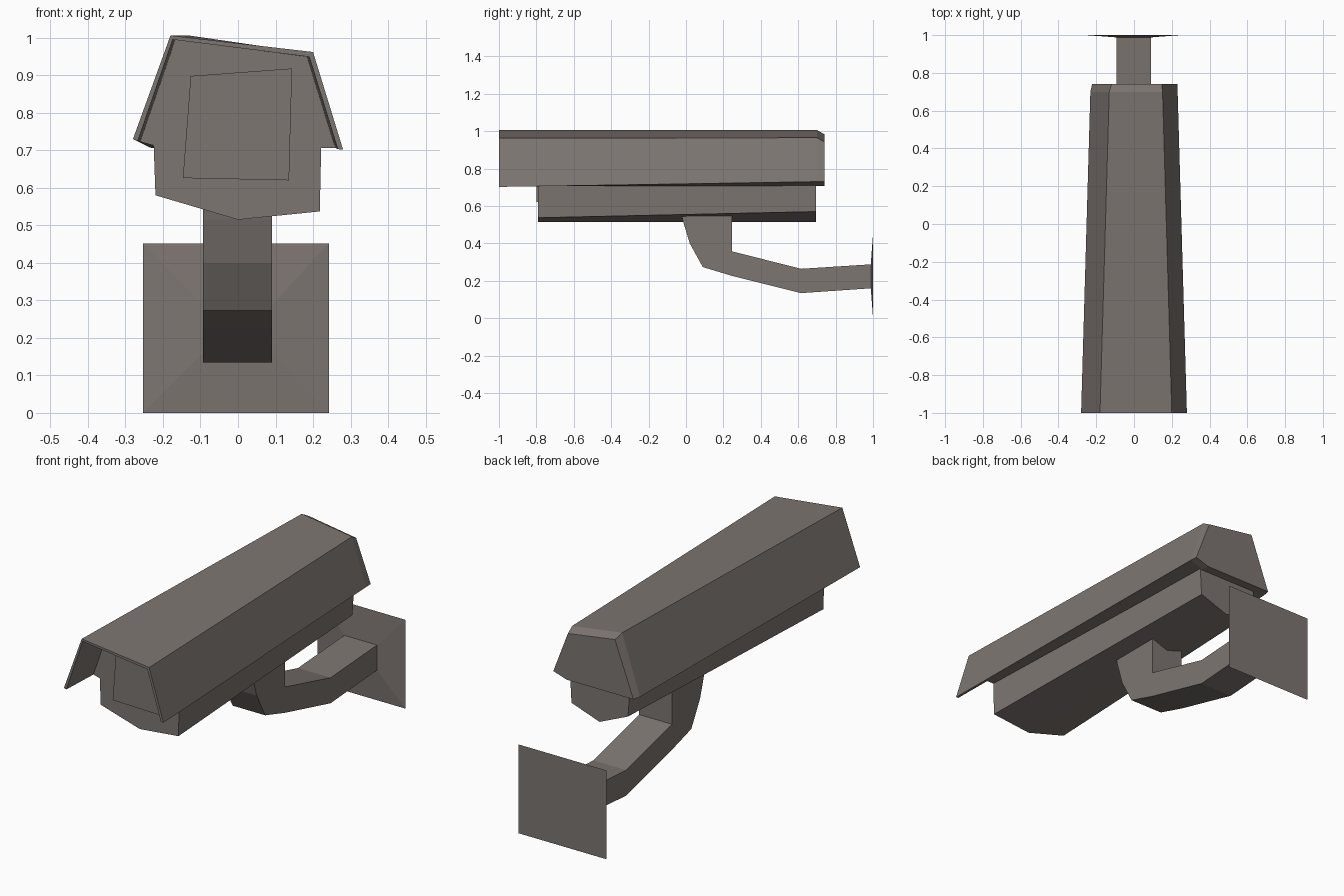
import bpy
import bmesh

cube = bpy.data.objects.get("Cube")
if cube:
    bpy.data.objects.remove(cube, do_unlink=True)

grey = bpy.data.materials.new("warm grey")
grey.use_nodes = True
colour = (0.205, 0.18, 0.165, 1)
grey.diffuse_color = colour
grey.node_tree.nodes["Principled BSDF"].inputs["Base Color"].default_value = colour


def loft(name, *sections):
    """Skin matching closed sections of (x, z) points, each given with its y."""
    bm = bmesh.new()
    rings = [[bm.verts.new((x, y, z)) for x, z in pts] for y, pts in sections]
    for a, b in zip(rings, rings[1:]):
        for i in range(len(a)):
            j = (i + 1) % len(a)
            bm.faces.new((a[i], a[j], b[j], b[i]))
    bm.faces.new(rings[0])
    bm.faces.new(rings[-1])
    bmesh.ops.recalc_face_normals(bm, faces=bm.faces)
    mesh = bpy.data.meshes.new(name)
    bm.to_mesh(mesh)
    bm.free()
    mesh.materials.append(grey)
    obj = bpy.data.objects.new(name, mesh)
    bpy.context.collection.objects.link(obj)
    return obj


def extrude_x(name, profile, x0, x1):
    """Extrude a (y, z) side profile across the width."""
    obj = loft(name, (x0, [(y, z) for y, z in profile]), (x1, [(y, z) for y, z in profile]))
    for v in obj.data.vertices:
        v.co.x, v.co.y = v.co.y, v.co.x
    obj.data.flip_normals()
    return obj


def blend(a, b, t):
    return [(p[0] + (q[0] - p[0]) * t, p[1] + (q[1] - p[1]) * t) for p, q in zip(a, b)]


# Tapered, slightly lopsided hood, hollow at the front
outer_front = [(-0.28, 0.73), (-0.18, 1.006), (0.20, 0.962), (0.28, 0.702)]
outer_back = [(-0.231, 0.706), (-0.131, 1.006), (0.151, 0.965), (0.231, 0.73)]
inner_front = [(-0.267, 0.725), (-0.174, 0.995), (0.19, 0.949), (0.266, 0.703)]
inner_back = [(-0.218, 0.706), (-0.125, 0.995), (0.141, 0.952), (0.217, 0.728)]
loft("hood", (-1, outer_front + inner_front[::-1]), (0.70, outer_back + inner_back[::-1]))

# Solid filling under the hood, behind the recessed front
belly = [(0.2, 0.706), (-0.2, 0.706)]
belly_back = [(0.155, 0.706), (-0.155, 0.706)]
loft("hood_core",
     (-0.79, blend(inner_front, inner_back, 0.12) + belly),
     (0.70, inner_back + belly_back))

# Chamfered rear cap
cap_end = [(-0.222, 0.706), (-0.118, 0.983), (0.147, 0.943), (0.229, 0.73)]
loft("hood_rear_cap",
     (0.70, outer_back + belly_back), (0.74, cap_end + belly_back))

# Lower housing with a keeled underside
loft("housing",
     (-0.79, [(-0.225, 0.72), (-0.22, 0.58), (0, 0.515), (0.218, 0.537), (0.222, 0.72)]),
     (0.695, [(-0.17, 0.72), (-0.16, 0.585), (0, 0.515), (0.158, 0.57), (0.168, 0.74)]))

# Thin front window plate
window = [(-0.147, 0.626), (-0.126, 0.898), (0.144, 0.918), (0.136, 0.62)]
loft("lens_window", (-0.798, window), (-0.789, window))

# Bent support arm
extrude_x("support_arm", [
    (-0.022, 0.545), (-0.015, 0.515), (0.02, 0.40), (0.09, 0.273), (0.25, 0.225),
    (0.615, 0.134), (0.992, 0.16), (0.992, 0.288), (0.615, 0.264),
    (0.247, 0.357), (0.247, 0.545)], -0.093, 0.091)

# Shallow pyramidal wall plate
loft("wall_plate",
     (0.988, [(-0.093, 0.16), (0.091, 0.16), (0.091, 0.288), (-0.093, 0.288)]),
     (1, [(-0.253, 0), (0.242, 0), (0.242, 0.452), (-0.253, 0.452)]))
